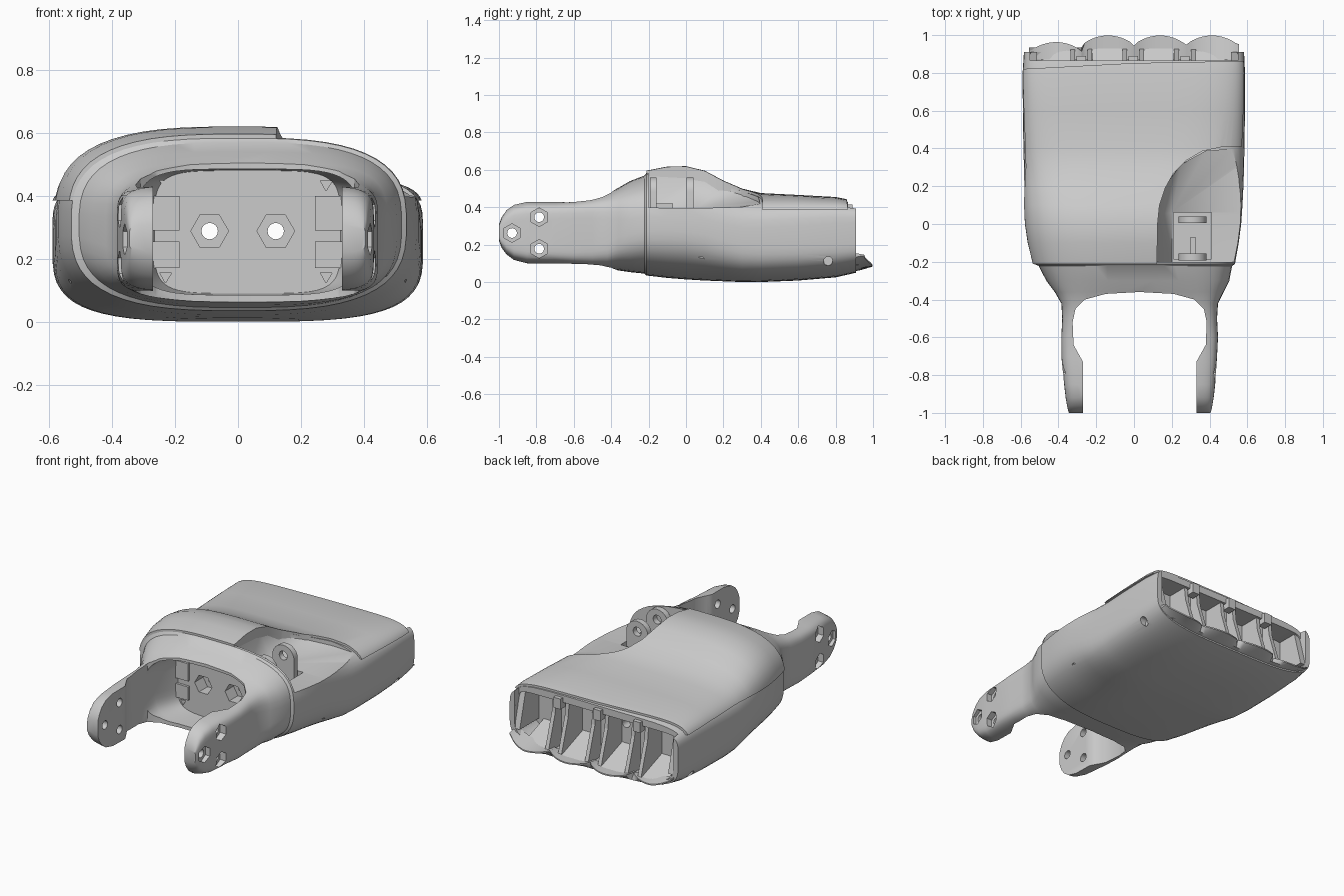
import bpy, bmesh, math

if "Cube" in bpy.data.objects:
    bpy.data.objects.remove(bpy.data.objects["Cube"])


def finish(bm, name):
    bmesh.ops.recalc_face_normals(bm, faces=bm.faces[:])
    me = bpy.data.meshes.new(name)
    bm.to_mesh(me)
    bm.free()
    ob = bpy.data.objects.new(name, me)
    bpy.context.collection.objects.link(ob)
    return ob


def smooth(ob, angle=32):
    bpy.ops.object.select_all(action='DESELECT')
    ob.select_set(True)
    bpy.context.view_layer.objects.active = ob
    bpy.ops.object.shade_smooth_by_angle(angle=math.radians(angle))


def loft(name, sections, n=56, belly=99):
    """Superellipse rings along y: (y, x0, x1, z0, z1, power); belly caps the lower power."""
    bm = bmesh.new()
    rings = []
    for y, x0, x1, z0, z1, p in sections:
        ring = []
        for i in range(n):
            a = 2 * math.pi * (i + 0.5) / n
            c, s = math.cos(a), math.sin(a)
            q = p if s > 0 or y < -.4 else min(p, belly)
            u = math.copysign(abs(c) ** (2 / q), c)
            v = math.copysign(abs(s) ** (2 / q), s)
            ring.append(bm.verts.new(((x0 + x1) / 2 + u * (x1 - x0) / 2, y,
                                      (z0 + z1) / 2 + v * (z1 - z0) / 2)))
        rings.append(ring)
    for r, q in zip(rings, rings[1:]):
        for i in range(n):
            j = (i + 1) % n
            bm.faces.new((r[i], r[j], q[j], q[i]))
    bm.faces.new(rings[0])
    bm.faces.new(rings[-1])
    return finish(bm, name)


def prism(name, pts, axis, lo, hi):
    """Extrude a 2D outline along an axis; the two coordinates keep xyz order."""
    bm = bmesh.new()

    def place(p, t):
        c = list(p)
        c.insert('xyz'.index(axis), t)
        return bm.verts.new(c)
    a = [place(p, lo) for p in pts]
    b = [place(p, hi) for p in pts]
    bm.faces.new(a)
    bm.faces.new(b)
    for i in range(len(pts)):
        j = (i + 1) % len(pts)
        bm.faces.new((a[i], a[j], b[j], b[i]))
    return finish(bm, name)


def box(name, x0, x1, y0, y1, z0, z1):
    return prism(name, [(x0, y0), (x1, y0), (x1, y1), (x0, y1)], 'z', z0, z1)


def ngon(u, v, r, n, turn=0.0):
    return [(u + r * math.cos(turn + 2 * math.pi * i / n),
             v + r * math.sin(turn + 2 * math.pi * i / n)) for i in range(n)]


def boolean(ob, cutter, op='DIFFERENCE'):
    m = ob.modifiers.new('cut', 'BOOLEAN')
    m.operation, m.object, m.solver = op, cutter, 'EXACT'
    bpy.context.view_layer.objects.active = ob
    bpy.ops.object.modifier_apply(modifier=m.name)
    bpy.data.objects.remove(cutter)


# Palm, wrist collar and arms as one lofted solid
wrist = [(-1.0, -.345, .405, .22, .31, 7), (-.985, -.35, .41, .18, .35, 7),
         (-.96, -.355, .415, .145, .387, 7), (-.92, -.362, .422, .115, .416, 7),
         (-.85, -.37, .43, .097, .432, 7), (-.7, -.385, .44, .095, .432, 7),
         (-.6, -.385, .445, .088, .437, 7), (-.5, -.38, .44, .078, .455, 6),
         (-.42, -.385, .445, .07, .478, 5), (-.36, -.42, .475, .062, .505, 4),
         (-.3, -.465, .505, .053, .54, 3.2), (-.222, -.505, .52, .045, .57, 2.9)]
palm_rings = [(-.212, -.53, .535, .035, .583, 2.9), (-.1, -.557, .555, .022, .605, 2.9),
              (0, -.572, .568, .014, .607, 2.9), (.1, -.578, .575, .008, .583, 3),
              (.2, -.581, .58, .004, .53, 3.2), (.3, -.583, .583, 0, .487, 3.6),
              (.4, -.586, .585, 0, .463, 4.2), (.6, -.589, .588, .008, .453, 5),
              (.8, -.59, .588, .025, .442, 6), (.91, -.583, .583, .05, .42, 7)]
palm = loft('palm', wrist + palm_rings, belly=3.5)

# Gap between the arms
half = [(-.27, -1.1), (-.27, -.73), (-.32, -.64), (-.325, -.52), (-.31, -.45),
        (-.26, -.4), (-.15, -.37), (.03, -.36)]
gap = half + [(.06 - x, y) for x, y in reversed(half[:-1])]
boolean(palm, prism('gap_cutter', gap, 'z', -.2, 1))
# Wrist socket with two cable holes and hexagonal recesses
boolean(palm, loft('socket_cutter', [(-.6, -.32, .38, .085, .485, 4.5),
                                     (-.36, -.32, .38, .085, .485, 4.5),
                                     (-.215, -.265, .325, .09, .48, 5)]))
# Finger bay at the far end, open upward past the cover
boolean(palm, loft('bay_cutter', [(.72, -.55, .55, .075, .385, 14),
                                  (1.1, -.55, .55, .075, .385, 14)], belly=3.6))
boolean(palm, box('bay_top_cutter', -.55, .55, .865, 1.1, .3, .6))
for x in (-.09, .12):
    boolean(palm, prism('cable_cutter', ngon(x, .288, .026, 16), 'y', -.4, .9))
    boolean(palm, prism('hex_cutter', ngon(x, .288, .06, 6), 'y', -.3, -.13))
for x in (-.23, .28):
    for z in (.145, .437):
        boolean(palm, prism('corner_cutter', ngon(x, z, .022, 3, .5), 'y', -.3, -.16))

# Arm pin holes, hexagonal on the outer faces
for y, z in ((-.93, .262), (-.785, .347), (-.785, .178)):
    boolean(palm, prism('pin_cutter', ngon(y, z, .026, 16), 'x', -.6, .6))
    for x0, x1 in ((-.6, -.335), (.395, .6)):
        boolean(palm, prism('nut_cutter', ngon(y, z, .05, 6, math.pi / 6), 'x', x0, x1))

# Small holes along both sides
for y in (.08, .76):
    for x0, x1 in ((-.7, -.53), (.53, .7)):
        boolean(palm, prism('side_hole_cutter', ngon(y, .112, .024, 12), 'x', x0, x1))

# Thumb hollow: scooped convex cutter plus a slot for the hinge
arc = [(.12, -.2, .57), (.12, .05, .565), (.155, .19, .50), (.25, .315, .46),
       (.38, .385, .43), (.7, .41, .405)]
bm = bmesh.new()
for x, y, z in arc + [(.7, -.2, .40)]:
    bm.verts.new((x, y, z))
    bm.verts.new((x, y, .9))
for x, y in ((.2, -.2), (.2, .06), (.7, .06)):
    bm.verts.new((x, y, .395))
hull = bmesh.ops.convex_hull(bm, input=bm.verts[:])
bmesh.ops.delete(bm, geom=list({v for v in hull['geom_interior']
                                if isinstance(v, bmesh.types.BMVert)}), context='VERTS')
boolean(palm, finish(bm, 'thumb_cutter'))
boolean(palm, box('slot_cutter', .21, .41, -.185, .06, .35, .7))
smooth(palm)

# Back cover: enlarged palm skin trimmed to its outline
cover = loft('back_cover', [(y, x0 - .009, x1 + .006, z0, z1 + .013, p)
                            for y, x0, x1, z0, z1, p in palm_rings])
edge = [(-.7, -.3), (.12, -.3), (.125, .0), (.135, .1), (.165, .19), (.21, .27),
        (.275, .335), (.36, .385), (.46, .407), (.7, .412), (.7, .865),
        (0, .852), (-.7, .815)]
boolean(cover, prism('cover_trim', edge, 'z', .385, .9), 'INTERSECT')
smooth(cover)

# Thumb hinge lugs with pin holes, and the slot's small key
for y in (-.175, .022):
    outline = [(.235, .34), (.385, .34)] + [
        (.31 + .075 * math.cos(a), .485 + .075 * math.sin(a))
        for a in [math.pi * i / 12 for i in range(13)]]
    lug = prism('thumb_lug', outline, 'y', y - .018, y + .018)
    boolean(lug, prism('lug_cutter', ngon(.31, .495, .028, 16), 'y', y - .1, y + .1))
    smooth(lug)
box('slot_key', .30, .325, -.16, -.07, .34, .42)

# Ledges either side of the socket wall
for x0, x1 in ((-.27, -.185), (.245, .33)):
    for z0, z1 in ((.17, .255), (.29, .40)):
        box('socket_ledge', x0, x1, -.23, -.195, z0, z1)

# Scalloped lip under the fingers
bm = bmesh.new()
rows = []
for i in range(65):
    x = -.555 + 1.11 * i / 64
    wave = abs(math.sin(math.pi * x / .275)) ** .7
    under = .235 - .183 * (1 - abs(x / .583) ** 3.5) ** (1 / 3.5)
    tip = .945 + .053 * wave - (.035 if x < -.275 else 0)
    zt = max(.105 - .018 * wave, under + .015)
    rows.append([bm.verts.new(p) for p in
                 ((x, .87, under), (x, .935, under + .012), (x, tip, zt - .004),
                  (x, tip, zt + .004), (x, .87, under + .035))])
for a, b in zip(rows, rows[1:]):
    for k in range(5):
        m = (k + 1) % 5
        bm.faces.new((a[k], b[k], b[m], a[m]))
bm.faces.new(rows[0])
bm.faces.new(rows[-1])
smooth(finish(bm, 'finger_lip'))

# Finger dividers: paired gussets, wall blocks, rim blocks and floor ramps
for x in (-.28, -.005, .27):
    for side in (-1, 1):
        c = x + side * .045
        prism('finger_gusset', [(.70, .08), (.93, .08), (.86, .30), (.85, .39), (.70, .39)],
              'x', c - .012, c + .012)
    box('finger_divider', x - .045, x + .045, .70, .80, .08, .39)
    box('rim_block', x - .025, x + .025, .83, .89, .35, .415)
for x in (-.535, .535):
    prism('end_gusset', [(.70, .16), (.91, .16), (.85, .39), (.70, .39)],
          'x', x - .022, x + .022)
for x in (-.41, -.14, .13, .40):
    prism('finger_ramp', [(.71, .09), (.93, .09), (.71, .17)], 'x', x - .08, x + .08)
